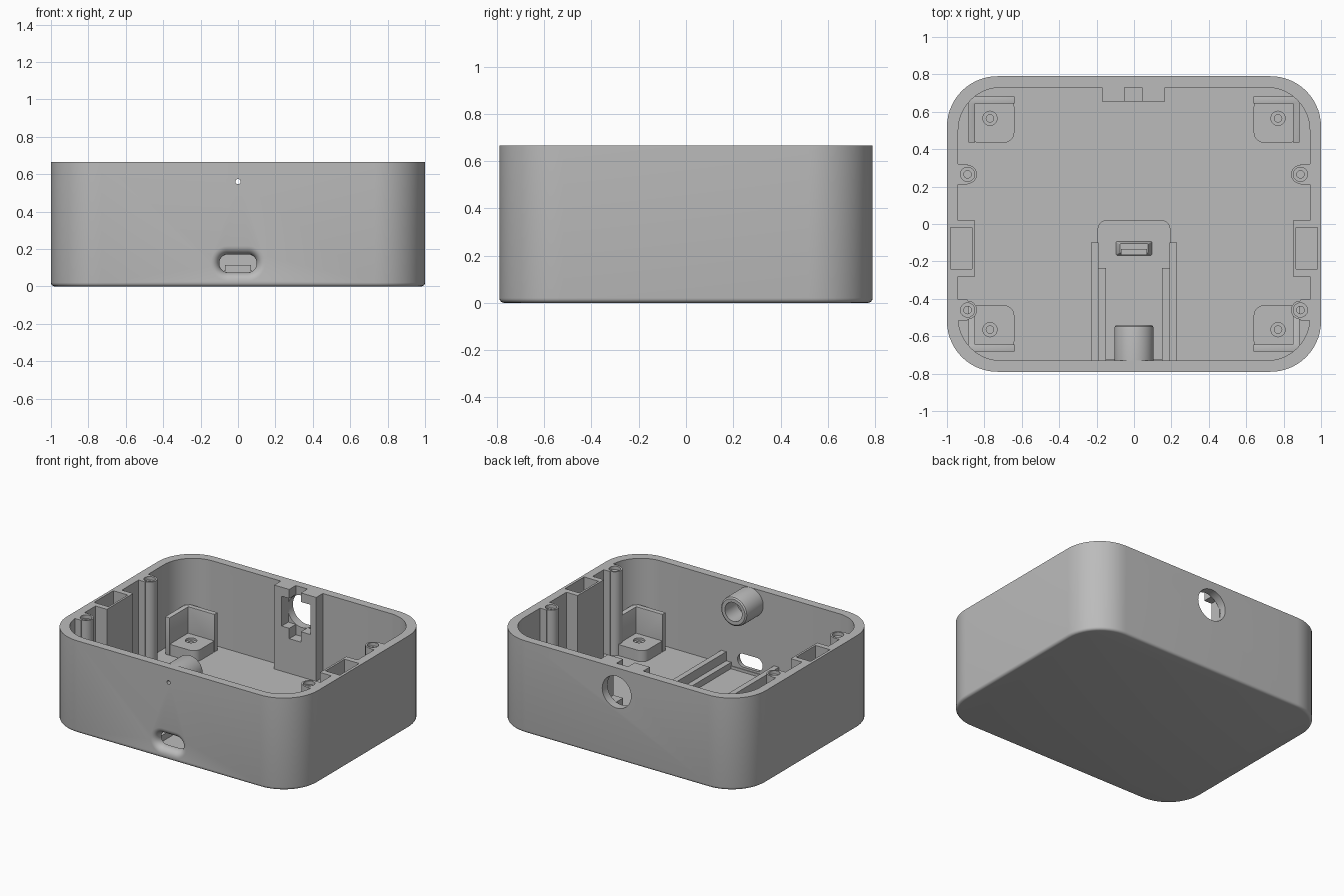
import bpy, bmesh, math
from mathutils import Matrix

if "Cube" in bpy.data.objects:
    bpy.data.objects.remove(bpy.data.objects["Cube"], do_unlink=True)

grey = bpy.data.materials.new("plain grey")
grey.use_nodes = True
grey.diffuse_color = (0.5, 0.5, 0.5, 1)
grey.node_tree.nodes["Principled BSDF"].inputs["Base Color"].default_value = (0.5, 0.5, 0.5, 1)

HEIGHT, FLOOR = 0.665, 0.06


def finish(name, bm):
    bmesh.ops.recalc_face_normals(bm, faces=bm.faces)
    mesh = bpy.data.meshes.new(name)
    bm.to_mesh(mesh)
    bm.free()
    mesh.materials.append(grey)
    obj = bpy.data.objects.new(name, mesh)
    bpy.context.collection.objects.link(obj)
    return obj


def rounded(hw, hd, r, seg=14):
    """Outline of a rounded rectangle given by half width and half depth."""
    pts = []
    for i, (sx, sy) in enumerate([(1, 1), (-1, 1), (-1, -1), (1, -1)]):
        for k in range(seg + 1):
            a = math.pi / 2 * (i + k / seg)
            pts.append((sx * (hw - r) + r * math.cos(a), sy * (hd - r) + r * math.sin(a)))
    return pts


def loft(name, sections, axis="Z", at=(0, 0, 0)):
    """Skin outlines placed at increasing distance along an axis."""
    bm = bmesh.new()
    rings = []
    for pts, t in sections:
        rings.append([bm.verts.new((u + at[0], v + at[1], t + at[2]) if axis == "Z"
                                   else (u + at[0], t + at[1], v + at[2])) for u, v in pts])
    n = len(rings[0])
    for a, b in zip(rings, rings[1:]):
        for i in range(n):
            bm.faces.new((a[i], a[(i + 1) % n], b[(i + 1) % n], b[i]))
    bm.faces.new(rings[0])
    bm.faces.new(rings[-1])
    return finish(name, bm)


def box(name, x0, x1, y0, y1, z0, z1):
    bm = bmesh.new()
    bmesh.ops.create_cube(bm, size=1)
    bm.transform(Matrix.Translation(((x0 + x1) / 2, (y0 + y1) / 2, (z0 + z1) / 2))
                 @ Matrix.Diagonal((x1 - x0, y1 - y0, z1 - z0, 1)))
    return finish(name, bm)


def rod(name, x, y, z, r, length, axis="Z", seg=32):
    """Cylinder starting at a point and running along +axis."""
    ring = [(r * math.cos(2 * math.pi * i / seg), r * math.sin(2 * math.pi * i / seg)) for i in range(seg)]
    return loft(name, [(ring, 0), (ring, length)], axis, (x, y, z))


def apply(obj, mod):
    bpy.context.view_layer.objects.active = obj
    bpy.ops.object.modifier_apply(modifier=mod.name)


def combine(obj, others, operation="DIFFERENCE"):
    for other in others:
        mod = obj.modifiers.new("cut", "BOOLEAN")
        mod.operation, mod.solver, mod.object = operation, "EXACT", other
        apply(obj, mod)
        bpy.data.objects.remove(other, do_unlink=True)


def bevel(obj, width, segments=3):
    mod = obj.modifiers.new("round", "BEVEL")
    mod.width, mod.segments, mod.limit_method = width, segments, "ANGLE"
    apply(obj, mod)


# Cavity, leaving material for screw posts and side pockets
cavity = loft("cavity", [(rounded(0.94, 0.73, 0.23), FLOOR), (rounded(0.94, 0.73, 0.23), 1)])
for side in (-1, 1):
    for y in (0.265, -0.46):
        x0, x1 = sorted((side * 0.89, side * 0.97))
        post = rod("post", side * 0.89, y, 0, 0.05, 1.1)
        combine(post, [box("post_web", x0, x1, y - 0.055, y + 0.055, -0.01, 1.11)], "UNION")
        combine(cavity, [post])
    x0, x1 = sorted((side * 0.85, side * 0.97))
    combine(cavity, [box("pocket_block", x0, x1, -0.28, 0.02, 0, 1.1)])

# Outer case with a rounded bottom edge
sections = []
for k in range(5):
    a = math.pi / 2 * k / 4
    inset = 0.02 * (1 - math.sin(a))
    sections.append((rounded(1 - inset, 0.79 - inset, 0.27 - inset), 0.02 * (1 - math.cos(a))))
sections.append((rounded(1, 0.79, 0.27), HEIGHT))
case = loft("case", sections)
combine(case, [cavity])

# Screw holes with countersunk mouths, and side pockets
for side in (-1, 1):
    for y in (0.265, -0.46):
        combine(case, [rod("hole", side * 0.89, y, 0.3, 0.02, 0.5),
                       rod("mouth", side * 0.89, y, HEIGHT - 0.025, 0.038, 0.1)])
    x0, x1 = sorted((side * 0.865, side * 0.98))
    combine(case, [box("pocket", x0, x1, -0.24, -0.02, 0.07, 1)])

# Cable slot with a soft flared mouth
flare = [(rounded(0.1, 0.048, 0.047), 0.1)]
for k in range(7):
    a = math.pi / 2 * k / 6
    g = 0.045 * (1 - math.cos(a))
    flare.append((rounded(0.1 + g, 0.048 + g, 0.047 + g), 0.05 - 0.05 * math.sin(a)))
flare.append((rounded(0.145, 0.093, 0.092), -0.02))
combine(case, [loft("cable_slot", flare, "Y", (0, -0.79, 0.123))])

# Pinhole, round rear opening and board recess in the floor
combine(case, [rod("pinhole", 0, -0.85, 0.56, 0.014, 0.2, "Y", 16),
               rod("rear_opening", 0, 0.7, 0.49, 0.115, 0.2, "Y", 48),
               loft("recess", [(rounded(0.192, 0.3725, 0.05), 0.04),
                               (rounded(0.192, 0.3725, 0.05), 0.2)], "Z", (0, -0.3525, 0))])
parts = [case]

# Corner mounts: screw pad with two low walls
for sx in (-1, 1):
    for sy in (-1, 1):
        def mbox(name, x0, x1, y0, y1, z0, z1):
            return box(name, *sorted((sx * x0, sx * x1)), *sorted((sy * y0, sy * y1)), z0, z1)
        pad = loft("corner_pad", [(rounded(0.1225, 0.1225, 0.055), 0.05),
                                  (rounded(0.1225, 0.1225, 0.055), 0.14)], "Z",
                   (sx * 0.7625, sy * 0.5575, 0))
        combine(pad, [rod("hole", sx * 0.77, sy * 0.565, 0.07, 0.02, 0.2),
                      rod("mouth", sx * 0.77, sy * 0.565, 0.125, 0.038, 0.1)])
        walls = mbox("corner_walls", 0.85, 0.885, 0.435, 0.68, 0.05, 0.33)
        combine(walls, [mbox("end_wall", 0.64, 0.884, 0.645, 0.681, 0.051, 0.331)], "UNION")
        bevel(walls, 0.012)
        parts += [pad, walls]

# Rear panel with a stepped recess behind the round opening
panel = box("rear_panel", -0.17, 0.165, 0.655, 0.74, 0.05, HEIGHT)
combine(panel, [box("seat", -0.11, 0.12, 0.6, 0.8, 0.385, 0.6),
                box("notch", -0.05, 0.043, 0.6, 0.8, 0.31, 0.8)])
parts.append(panel)

# Sensor tube on the front wall, flared at its root
circle = [(math.cos(2 * math.pi * i / 48), math.sin(2 * math.pi * i / 48)) for i in range(48)]
profile = [(0.092, -0.54), (0.102, -0.547), (0.105, -0.56), (0.105, -0.735)]
tube = loft("sensor_tube", [([(r * u, r * v) for u, v in circle], y) for r, y in profile], "Y", (0, 0, 0.56))
combine(tube, [rod("bore", 0, -0.68, 0.56, 0.068, 0.3, "Y", 40),
               rod("pinhole", 0, -0.85, 0.56, 0.014, 0.3, "Y", 16)])
parts.append(tube)

# Board rails with inner ledges
for side in (-1, 1):
    parts.append(box("board_rail", *sorted((side * 0.19, side * 0.23)), -0.735, -0.1, 0.03, 0.15))
    parts.append(box("board_ledge", *sorted((side * 0.15, side * 0.195)), -0.735, -0.235, 0.03, 0.085))

# Board clip with a raised lip
parts.append(loft("clip_base", [(rounded(0.1, 0.04, 0.005, 3), 0.03),
                                (rounded(0.075, 0.025, 0.005, 3), 0.085)], "Z", (0, -0.13, 0)))
parts.append(box("clip_lip", -0.07, 0.07, -0.165, -0.135, 0.03, 0.115))

# Smooth curved faces, keep edges sharp
bpy.ops.object.select_all(action="DESELECT")
for obj in parts:
    obj.select_set(True)
bpy.context.view_layer.objects.active = case
bpy.ops.object.shade_smooth_by_angle(angle=math.radians(30))
